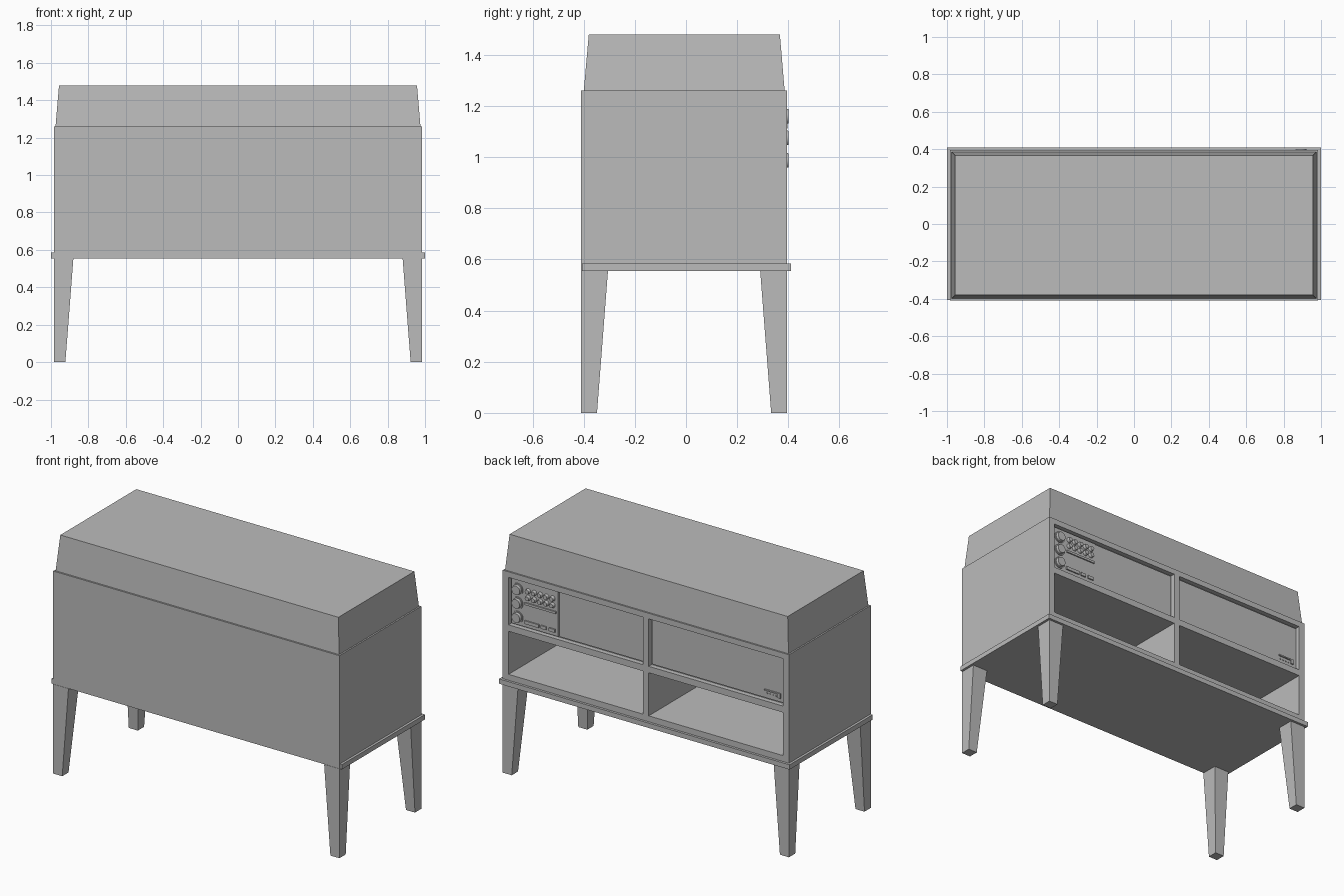
import bpy, bmesh, math
from mathutils import Vector

cube = bpy.data.objects.get("Cube")
if cube:
    bpy.data.objects.remove(cube, do_unlink=True)

grey = bpy.data.materials.new("plain_grey")
grey.use_nodes = True
colour = (0.5, 0.5, 0.5, 1)
grey.diffuse_color = colour
grey.node_tree.nodes["Principled BSDF"].inputs["Base Color"].default_value = colour


def finish(name, bm):
    bmesh.ops.recalc_face_normals(bm, faces=bm.faces)
    mesh = bpy.data.meshes.new(name)
    bm.to_mesh(mesh)
    bm.free()
    mesh.materials.append(grey)
    obj = bpy.data.objects.new(name, mesh)
    bpy.context.collection.objects.link(obj)
    return obj


def frustum(name, low, high, z0, z1):
    """Solid between two rectangles (x0, x1, y0, y1) at two heights."""
    bm = bmesh.new()
    rings = []
    for (x0, x1, y0, y1), z in ((low, z0), (high, z1)):
        rings.append([bm.verts.new((x, y, z)) for x, y in
                      ((x0, y0), (x1, y0), (x1, y1), (x0, y1))])
    bottom, top = rings
    bm.faces.new(bottom)
    bm.faces.new(top)
    for i in range(4):
        j = (i + 1) % 4
        bm.faces.new((bottom[i], bottom[j], top[j], top[i]))
    return finish(name, bm)


def box(name, x0, x1, y0, y1, z0, z1):
    rect = (x0, x1, y0, y1)
    return frustum(name, rect, rect, z0, z1)


def knob(name, x, z, y0, y1, radius, tip, sides):
    """Tapered round knob pointing to the back."""
    bm = bmesh.new()
    bmesh.ops.create_cone(bm, cap_ends=True, segments=sides, radius1=radius,
                          radius2=tip, depth=y1 - y0)
    turn = Vector((0, 0, 1)).rotation_difference(Vector((0, 1, 0))).to_matrix()
    bmesh.ops.rotate(bm, verts=bm.verts, matrix=turn)
    bmesh.ops.translate(bm, verts=bm.verts, vec=(x, (y0 + y1) / 2, z))
    obj = finish(name, bm)
    for poly in obj.data.polygons:
        poly.use_smooth = len(poly.vertices) == 4
    obj.data.set_sharp_from_angle(angle=math.radians(40))
    return obj


SIDE, FRONT, BACK = 0.985, -0.41, 0.395
INNER, POST = 0.945, 0.02
SHELF_LOW, SHELF_HIGH = 0.89, 0.93
RECESS = BACK - 0.03

# Cabinet body with two deep cubbies and two shallow drawer recesses
body = box("cabinet_body", -SIDE, SIDE, FRONT, BACK, 0.557, 1.26)
cutters = []
for x0, x1 in ((POST, INNER), (-INNER, -POST)):
    cutters.append(box("cubby_cutter", x0, x1, -0.375, 0.6, 0.622, SHELF_LOW))
    cutters.append(box("recess_cutter", x0, x1, RECESS, 0.6, SHELF_HIGH, 1.225))
bpy.context.view_layer.objects.active = body
for cutter in cutters:
    mod = body.modifiers.new("opening", "BOOLEAN")
    mod.operation = "DIFFERENCE"
    mod.solver = "EXACT"
    mod.object = cutter
    bpy.ops.object.modifier_apply(modifier=mod.name)
    bpy.data.objects.remove(cutter, do_unlink=True)

# Base moulding and sloping lid
box("base_trim", -1, 1, -0.406, 0.41, 0.555, 0.585)
frustum("lid", (-0.976, 0.976, -0.4, 0.386), (-0.957, 0.957, -0.38, 0.367), 1.255, 1.48)

# Tapered legs, straight on the outer faces
for end, sx in (("left", 1), ("right", -1)):
    for place, outer, sy in (("front", FRONT, 1), ("back", BACK, -1)):
        def footprint(width):
            xs = sorted((sx * SIDE, sx * (SIDE - width)))
            ys = sorted((outer, outer + sy * width))
            return (*xs, *ys)
        frustum(f"{place}_{end}_leg", footprint(0.062), footprint(0.105), 0, 0.556)

# Drawer fronts inset in the recesses
GAP = 0.008
FACE = RECESS + 0.008
z0, z1 = SHELF_HIGH + GAP, 1.225 - GAP
box("left_drawer_front", POST + GAP, 0.61, RECESS - 0.002, FACE, z0, z1)
box("right_drawer_front", -INNER + GAP, -POST - GAP, RECESS - 0.002, FACE, z0, z1)

# Control panel with dials, small knobs, slider and buttons
PANEL = FACE + 0.005
box("control_panel", 0.615, INNER - GAP, RECESS - 0.002, PANEL, z0, z1)
for z in (1.16, 1.075, 0.987):
    knob("dial_ring", 0.893, z, PANEL - 0.002, PANEL + 0.006, 0.037, 0.037, 24)
    knob("dial", 0.893, z, PANEL, PANEL + 0.022, 0.031, 0.028, 24)
for z in (1.167, 1.125):
    for i in range(5):
        knob("small_knob", 0.82 - i * 0.042, z, PANEL - 0.002, PANEL + 0.018, 0.017, 0.013, 12)
box("slider_bar", 0.628, 0.84, PANEL - 0.002, PANEL + 0.008, 1.078, 1.092)
for name, x0, x1 in (("display", 0.745, 0.843), ("button", 0.695, 0.73), ("button", 0.635, 0.675)):
    box(name, x0, x1, PANEL - 0.002, PANEL + 0.008, 0.96, 0.98)

# Small latch and indicator dots on the right drawer
box("latch_bar", -0.915, -0.805, FACE - 0.002, FACE + 0.008, 0.984, 0.992)
box("latch_end", -0.915, -0.895, FACE - 0.002, FACE + 0.008, 0.962, 0.984)
for i in range(4):
    knob("indicator", -0.82 - i * 0.02, 0.967, FACE - 0.002, FACE + 0.004, 0.005, 0.005, 8)
